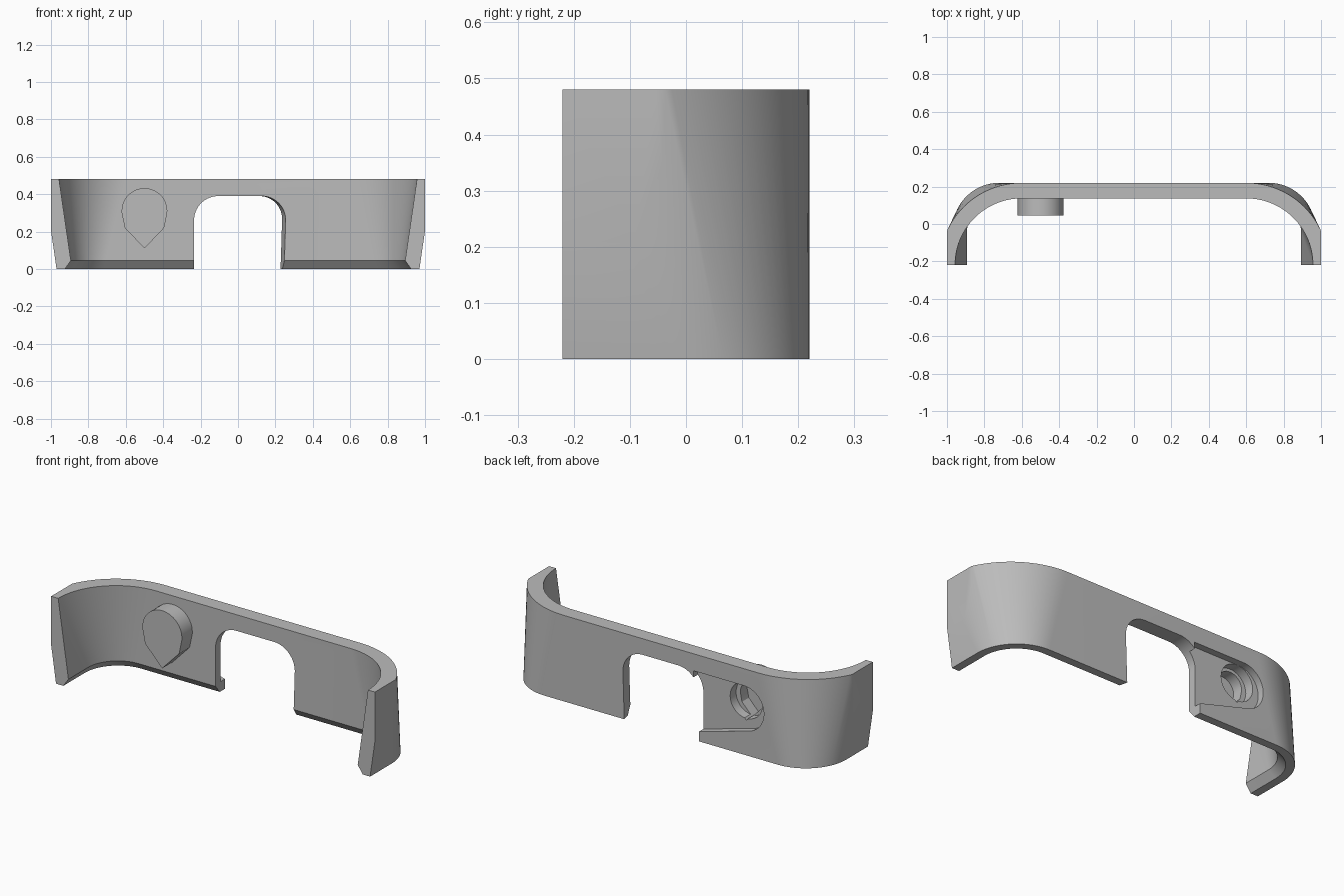
import bpy, bmesh
from math import sin, cos, pi

if "Cube" in bpy.data.objects:
    bpy.data.objects.remove(bpy.data.objects["Cube"])

grey = bpy.data.materials.new("plain grey")
grey.use_nodes = True
grey.diffuse_color = (0.5, 0.5, 0.5, 1)
grey.node_tree.nodes["Principled BSDF"].inputs["Base Color"].default_value = (0.5, 0.5, 0.5, 1)

HEIGHT, FRONT = 0.48, -0.22


def make_object(name, bm):
    bmesh.ops.remove_doubles(bm, verts=bm.verts, dist=1e-5)
    bmesh.ops.recalc_face_normals(bm, faces=bm.faces)
    mesh = bpy.data.meshes.new(name)
    bm.to_mesh(mesh)
    bm.free()
    mesh.materials.append(grey)
    obj = bpy.data.objects.new(name, mesh)
    bpy.context.collection.objects.link(obj)
    return obj


def loft(name, rings):
    """Skin a row of equal closed rings and cap both ends."""
    bm = bmesh.new()
    rows = [[bm.verts.new(p) for p in ring] for ring in rings]
    n = len(rows[0])
    for a, b in zip(rows, rows[1:]):
        for i in range(n):
            j = (i + 1) % n
            bm.faces.new((a[i], a[j], b[j], b[i]))
    bm.faces.new(rows[0])
    bm.faces.new(rows[-1])
    return make_object(name, bm)


def prism(name, front, y0, y1, back=None):
    """Extrude an x-z outline along y."""
    return loft(name, [[(x, y0, z) for x, z in front],
                       [(x, y1, z) for x, z in back or front]])


def arc(cx, cz, r, start, end, steps=16):
    angles = [(start + (end - start) * i / steps) * pi / 180 for i in range(steps + 1)]
    return [(cx + r * cos(a), cz + r * sin(a)) for a in angles]


def combine(target, other, operation):
    mod = target.modifiers.new(operation.title(), "BOOLEAN")
    mod.operation, mod.object, mod.solver = operation, other, "EXACT"
    bpy.context.view_layer.objects.active = target
    bpy.ops.object.modifier_apply(modifier=mod.name)
    bpy.data.objects.remove(other)


def wall_point(side, angle, z, inset):
    """Corner arcs grow from a tight bottom radius to a wide top radius."""
    t = z / HEIGHT
    radius = 0.25 + 0.19 * t
    cx, cy = 0.72 - 0.12 * t, -0.03 - 0.19 * t
    r = radius - inset
    if angle is None:
        return (side * (cx + r), FRONT, z)
    return (side * (cx + r * cos(angle)), cy + r * sin(angle), z)


def section(side, angle):
    levels = ((0, 0), (HEIGHT, 0), (HEIGHT, 0.083), (0.045, 0.083), (0, 0.045))
    return [wall_point(side, angle, z, inset) for z, inset in levels]


# Curved wall with flared ends
angles = [None] + [pi / 2 * i / 24 for i in range(25)]
wall = loft("curved_wall", [section(-1, a) for a in angles]
            + [section(1, a) for a in reversed(angles)])
combine(wall, prism("side_limit", [(-1, -0.1), (1, -0.1), (1, 0.6), (-1, 0.6)], -0.4, 0.4),
        "INTERSECT")


# Pointed boss on the inside of the wall
def teardrop(scale, cx=-0.5, cz=0.31):
    pts = arc(0, 0, 0.122, -5, 185, 28) + [(-0.105, -0.09), (0, -0.2), (0.105, -0.09)]
    return [(cx + x * scale, cz + z * scale) for x, z in pts]


combine(wall, prism("boss", teardrop(1), 0.045, 0.16), "UNION")


# Central arch, flared on one jamb
def arch(right, r):
    return ([(-0.235, -0.1), (right - 0.012, -0.1), (right - 0.005, 0.1)]
            + arc(right - r, 0.39 - r, r, 0, 90)
            + arc(-0.235 + 0.13, 0.26, 0.13, 90, 180))


combine(wall, prism("arch_cutter", arch(0.26, 0.13), 0.115, 0.245, arch(0.23, 0.12)),
        "DIFFERENCE")

# Shallow back recess running from the arch to the bore
recess = [(-0.2, 0.385)] + arc(-0.51, 0.26, 0.125, 90, 260, 24) + [(-0.235, 0.055), (-0.2, 0.055)]
combine(wall, prism("recess_cutter", recess, 0.182, 0.3), "DIFFERENCE")

# Stepped blind bore into the boss
combine(wall, prism("bore_cutter", arc(-0.5, 0.285, 0.1, 0, 348, 29), 0.13, 0.3), "DIFFERENCE")
combine(wall, prism("inner_bore_cutter", teardrop(0.6, cz=0.295), 0.07, 0.25), "DIFFERENCE")

# Smooth the curves, keep the edges crisp
bpy.ops.object.select_all(action="DESELECT")
wall.select_set(True)
bpy.context.view_layer.objects.active = wall
bpy.ops.object.shade_smooth_by_angle(angle=pi / 7)
